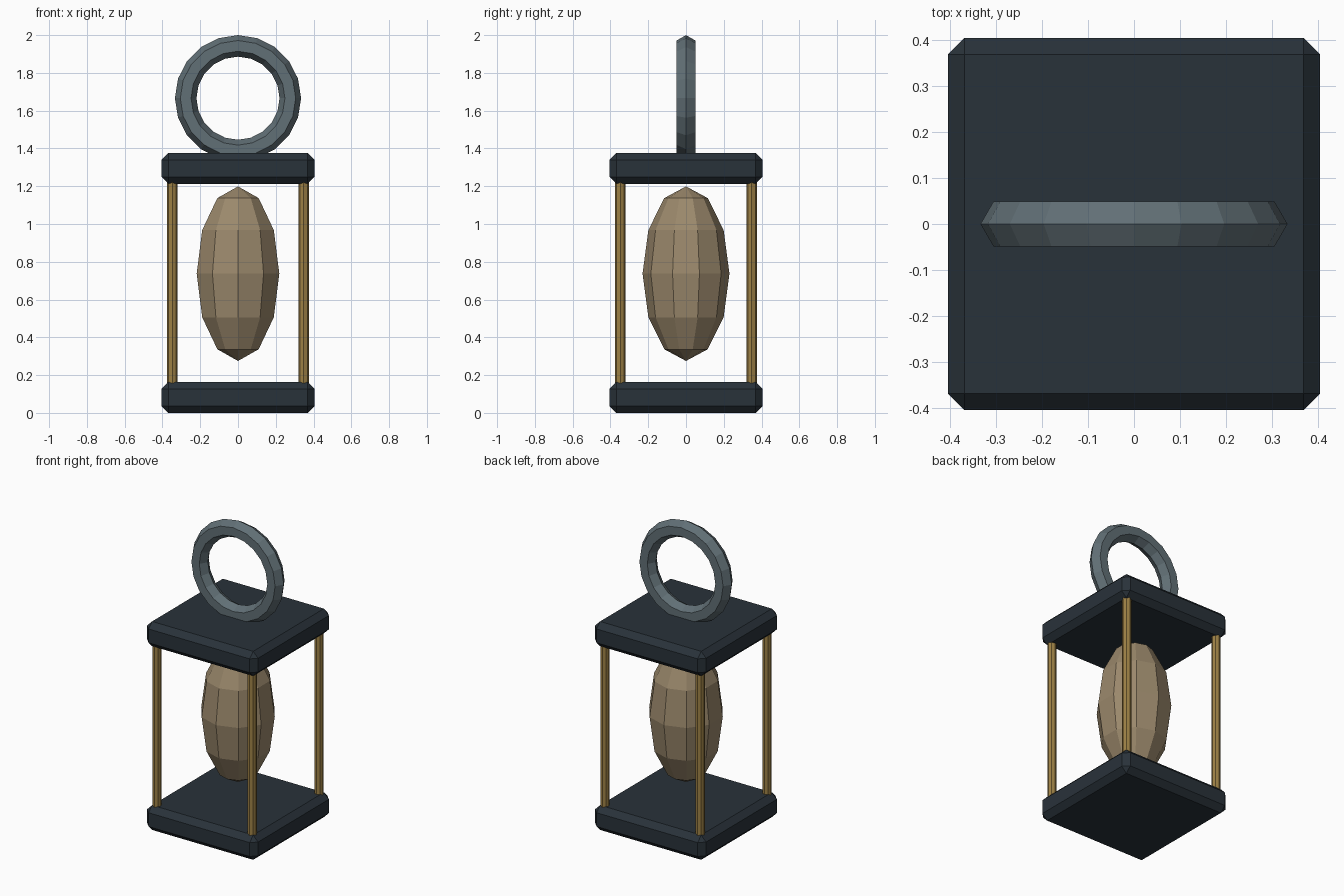
import bpy, math

if "Cube" in bpy.data.objects:
    bpy.data.objects.remove(bpy.data.objects["Cube"])


def finish(name, color):
    ob = bpy.context.object
    ob.name = name
    key = "mat_" + "_".join(f"{c:.2f}" for c in color)
    mat = bpy.data.materials.get(key) or bpy.data.materials.new(key)
    mat.diffuse_color = (*color, 1)
    mat.use_nodes = True
    mat.node_tree.nodes["Principled BSDF"].inputs["Base Color"].default_value = mat.diffuse_color
    ob.data.materials.append(mat)
    return ob


DARK = (0.022, 0.032, 0.042)
BRASS = (0.34, 0.22, 0.06)
TAN = (0.33, 0.25, 0.15)
STEEL = (0.12, 0.16, 0.18)

# Chamfered square plates at bottom and top
for name, z0, z1 in (("base_plate", 0.0, 0.163), ("top_plate", 1.213, 1.376)):
    bpy.ops.mesh.primitive_cube_add(size=1, location=(0, 0, (z0 + z1) / 2))
    plate = finish(name, DARK)
    plate.scale = (0.81, 0.81, z1 - z0)
    bpy.ops.object.transform_apply(location=False, rotation=False, scale=True)
    bevel = plate.modifiers.new("chamfer", 'BEVEL')
    bevel.width = 0.036
    bevel.segments = 1

# Four slim corner posts
for sx in (-1, 1):
    for sy in (-1, 1):
        bpy.ops.mesh.primitive_cylinder_add(
            vertices=8, radius=0.028, depth=1.09,
            location=(0.348 * sx, 0.348 * sy, 0.688))
        finish("corner_post", BRASS)

# Faceted egg floating in the frame
bpy.ops.mesh.primitive_uv_sphere_add(segments=10, ring_count=6, radius=1,
                                     location=(0, 0, 0.737))
egg = finish("hanging_egg", TAN)
egg.scale = (0.23, 0.23, 0.462)
# Turn so that corners lie on the x axis
egg.rotation_euler.z = 0

# Carrying ring, upright and facing front
bpy.ops.mesh.primitive_torus_add(
    major_segments=20, minor_segments=6, major_radius=0.277, minor_radius=0.057,
    location=(0, 0, 1.666), rotation=(math.pi / 2, 0, 0))
finish("carry_ring", STEEL)
